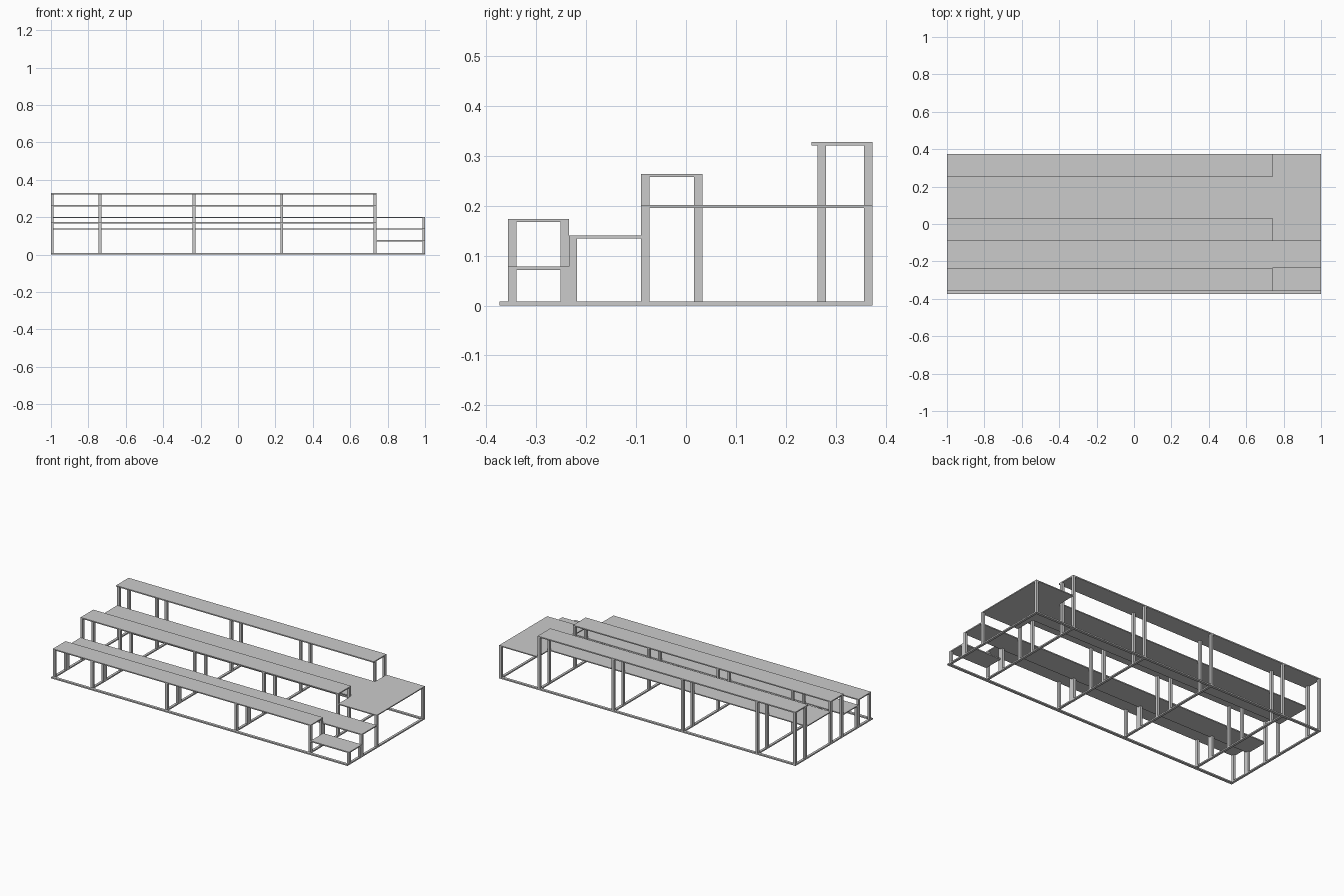
import bpy, bmesh
from mathutils import Matrix, Vector

if "Cube" in bpy.data.objects:
    bpy.data.objects.remove(bpy.data.objects["Cube"])

PY, PX = 0.0167, 0.0145          # post depth and width
RAIL = 0.008                     # base rail height
BAYS = [-1.0, -0.745, -0.242, 0.226, 0.7255]   # left edge of each main frame
END = 1 - PX                     # left edge of the end frame
SEAT_END = 0.74


def boxes(name, items):
    """One object made of boxes given as (x0, x1, y0, y1, z0, z1)."""
    bm = bmesh.new()
    for x0, x1, y0, y1, z0, z1 in items:
        m = Matrix.Translation(Vector((x0 + x1, y0 + y1, z0 + z1)) / 2)
        m = m @ Matrix.Diagonal((x1 - x0, y1 - y0, z1 - z0, 1))
        bmesh.ops.create_cube(bm, size=1, matrix=m)
    mesh = bpy.data.meshes.new(name)
    bm.to_mesh(mesh)
    bm.free()
    ob = bpy.data.objects.new(name, mesh)
    bpy.context.collection.objects.link(ob)


def posts(name, y, top, xs):
    boxes(name, [(x, x + PX, y, y + PY, RAIL, top) for x in xs])


# Base frame: two long rails and a cross rail under every frame
boxes("long_rails", [(-1, 1, -0.3735, -0.3568, 0, RAIL),
                     (-1, 1, 0.3568, 0.3735, 0, RAIL)])
boxes("cross_rails", [(x, x + PX, -0.3568, 0.3568, 0, RAIL)
                      for x in BAYS + [END]])

# Seat planks
boxes("front_seat", [(-1, SEAT_END, -0.357, -0.235, 0.1675, 0.174)])
boxes("middle_seat", [(-1, SEAT_END, -0.09, 0.033, 0.2575, 0.264)])
boxes("back_seat", [(-1, SEAT_END, 0.252, 0.3735, 0.321, 0.328)])

# Walkways, end landing and entry step
boxes("lower_walkway", [(-1, 1, -0.235, -0.09, 0.134, 0.1405)])
boxes("upper_walkway", [(-1, SEAT_END, 0.0327, 0.264, 0.196, 0.202)])
boxes("end_landing", [(SEAT_END, 1, -0.09, 0.3735, 0.196, 0.202)])
boxes("entry_step", [(SEAT_END, 1, -0.357, -0.235, 0.071, 0.078)])

# Posts of the main frames
posts("front_seat_front_posts", -0.3568, 0.1675, BAYS)
posts("front_seat_back_posts", -0.2517, 0.1675, BAYS)
posts("lower_walkway_posts", -0.235, 0.134, BAYS + [END])
posts("middle_seat_front_posts", -0.09, 0.2575, BAYS)
posts("middle_seat_back_posts", 0.016, 0.2575, BAYS)
posts("back_seat_front_posts", 0.264, 0.321, BAYS)
posts("back_seat_back_posts", 0.3568, 0.321, BAYS)

# Posts of the end frame
posts("step_front_post", -0.3568, 0.071, [END])
posts("step_back_post", -0.2517, 0.071, [END])
posts("landing_front_post", -0.09, 0.196, [END])
posts("landing_back_post", 0.3568, 0.196, [END])
